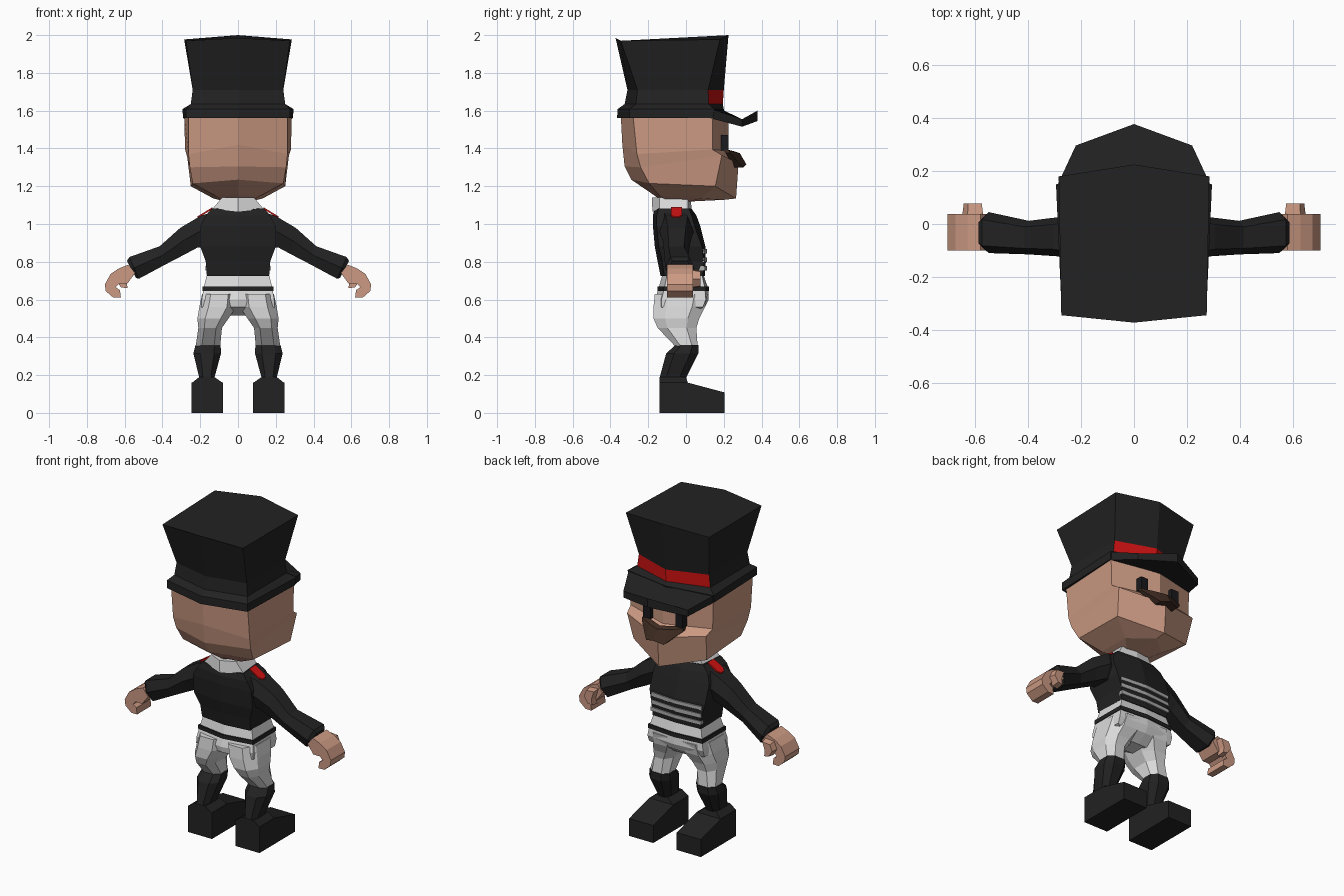
import bpy, bmesh, math

if "Cube" in bpy.data.objects:
    bpy.data.objects.remove(bpy.data.objects["Cube"], do_unlink=True)


def material(name, rgb):
    m = bpy.data.materials.new(name)
    m.use_nodes = True
    m.diffuse_color = (*rgb, 1)
    b = m.node_tree.nodes["Principled BSDF"]
    b.inputs["Base Color"].default_value = (*rgb, 1)
    b.inputs["Roughness"].default_value = 0.9
    return m


BLACK = material("black cloth", (0.016, 0.016, 0.016))
WHITE = material("white cloth", (0.70, 0.70, 0.70))
SKIN = material("skin", (0.60, 0.32, 0.225))
RED = material("red trim", (0.60, 0.006, 0.006))
GREY = material("silver braid", (0.42, 0.42, 0.42))
BROWN = material("dark brown hair", (0.05, 0.025, 0.016))
EYE = material("eye black", (0.010, 0.010, 0.012))


def loft(name, rings, mats, side=1, rule=None):
    """Skin closed rings of points and cap both ends; side=-1 mirrors in x."""
    bm = bmesh.new()
    vs = [[bm.verts.new((side * x, y, z)) for x, y, z in r] for r in rings]
    n = len(rings[0])
    for i in range(len(vs) - 1):
        for j in range(n):
            k = (j + 1) % n
            f = bm.faces.new((vs[i][j], vs[i][k], vs[i + 1][k], vs[i + 1][j]))
            if rule:
                f.material_index = rule(i, j)
    bm.faces.new(vs[0])
    bm.faces.new(vs[-1])
    bmesh.ops.recalc_face_normals(bm, faces=bm.faces)
    me = bpy.data.meshes.new(name)
    bm.to_mesh(me)
    bm.free()
    for m in mats:
        me.materials.append(m)
    ob = bpy.data.objects.new(name, me)
    bpy.context.collection.objects.link(ob)
    return ob


def sym(cb, bc, fc, cf):
    """Six-sided symmetric ring: centre back, back corner, front corner, centre front."""
    return [(0, *cb), bc, fc, (0, *cf), (-fc[0], *fc[1:]), (-bc[0], *bc[1:])]


def flat(z, cb, bc, fc, cf):
    """Level six-sided ring."""
    return sym((cb, z), (*bc, z), (*fc, z), (cf, z))


def rect(z, x0, x1, y0, y1):
    return [(x0, y0, z), (x1, y0, z), (x1, y1, z), (x0, y1, z)]


def octa(z, x0, x1, y0, y1):
    """Chamfered rectangle ring."""
    a, b = 0.25 * (x1 - x0), 0.25 * (y1 - y0)
    return [(x0 + a, y0, z), (x1 - a, y0, z), (x1, y0 + b, z), (x1, y1 - b, z),
            (x1 - a, y1, z), (x0 + a, y1, z), (x0, y1 - b, z), (x0, y0 + b, z)]


# Hat with a red band on the face side
loft("hat", [
    flat(1.56, -.365, (.275, -.30), (.29, .14), .20),
    flat(1.608, -.362, (.275, -.30), (.295, .15), .20),
    flat(1.635, -.325, (.25, -.265), (.25, .12), .195),
    flat(1.71, -.31, (.24, -.257), (.24, .117), .20),
    sym((-.373, 1.985), (.275, -.345, 1.97), (.285, .18, 1.977), (.225, 2.0)),
], [BLACK, RED], rule=lambda i, j: int(i == 2 and j in (2, 3)))
loft("visor", [
    sym((.15, 1.56), (.288, .13, 1.56), (.22, .297, 1.515), (.378, 1.545)),
    sym((.15, 1.625), (.293, .14, 1.607), (.22, .297, 1.555), (.378, 1.60)),
], [BLACK])

# Head with a ledge at the cheeks and a tapered jaw
loft("head", [
    sym((-.345, 1.57), (.262, -.28, 1.57), (.285, .14, 1.57), (.225, 1.57)),
    sym((-.337, 1.42), (.262, -.26, 1.37), (.28, .14, 1.395), (.225, 1.385)),
    sym((-.325, 1.305), (.255, -.24, 1.30), (.27, .19, 1.365), (.278, 1.32)),
    sym((-.29, 1.235), (.24, -.195, 1.215), (.25, .155, 1.20), (.265, 1.135)),
    sym((-.18, 1.16), (.12, -.14, 1.15), (.13, .08, 1.135), (.20, 1.128)),
    sym((-.13, 1.125), (.07, -.09, 1.12), (.07, .02, 1.12), (.04, 1.12)),
], [SKIN])

# Eyes and moustache
for s, side in ((1, "left"), (-1, "right")):
    loft(side + "_eye", [rect(z, .085, .135, .17, .225) for z in (1.39, 1.47)], [EYE], s)
    loft(side + "_moustache", [
        [(0, .255, 1.385), (0, .285, 1.375), (0, .32, 1.315), (0, .275, 1.305)],
        [(.06, .235, 1.39), (.06, .265, 1.38), (.06, .305, 1.30), (.06, .255, 1.30)],
        [(.14, .20, 1.395), (.14, .228, 1.39), (.14, .232, 1.375), (.14, .21, 1.375)],
    ], [BROWN], s)

# Collar and jacket
loft("collar", [
    sym((-.178, 1.065), (.135, -.14, 1.08), (.12, .01, 1.08), (.03, 1.07)),
    sym((-.18, 1.14), (.085, -.14, 1.14), (.085, .01, 1.14), (.025, 1.14)),
], [WHITE])
loft("jacket", [
    flat(.725, -.135, (.165, -.115), (.165, .09), .10),
    flat(.80, -.15, (.17, -.125), (.17, .095), .105),
    flat(.88, -.165, (.20, -.145), (.19, .085), .103),
    flat(.99, -.175, (.20, -.155), (.19, .045), .075),
    flat(1.045, -.175, (.17, -.155), (.17, .03), .055),
    sym((-.17, 1.07), (.138, -.145, 1.083), (.13, .015, 1.083), (.03, 1.08)),
], [BLACK])

# Silver braid across the chest
for i, z in enumerate((.755, .80, .845)):
    loft(f"chest_braid_{i + 1}", [
        flat(h, .05, (.164, .05), (.172, .10 - .04 * (h - .755)), .111)
        for h in (z, z + .022)], [GREY])

# Sleeves, hands and shoulder straps
def sleeve_ring(top, bottom, y0, y1):
    mx, mz = (top[0] + bottom[0]) / 2, (top[1] + bottom[1]) / 2
    q, yc = (y1 - y0) * .32, (y0 + y1) / 2
    return [(top[0], yc - q, top[1]), (top[0], yc + q, top[1]), (mx, y1, mz),
            (bottom[0], yc + q, bottom[1]), (bottom[0], yc - q, bottom[1]), (mx, y0, mz)]


HAND = [(.545, .74), (.58, .785), (.63, .765), (.675, .735), (.705, .68), (.70, .645),
        (.66, .61), (.62, .61), (.625, .65), (.648, .665), (.63, .685), (.585, .685)]
THUMB = [(.57, .76), (.63, .755), (.65, .71), (.62, .665), (.585, .66), (.59, .70)]
for s, side in ((1, "left"), (-1, "right")):
    loft(side + "_sleeve", [
        sleeve_ring((.10, 1.075), (.10, .88), -.15, .02),
        sleeve_ring((.20, 1.042), (.215, .875), -.14, .04),
        sleeve_ring((.305, .98), (.28, .84), -.122, .025),
        sleeve_ring((.415, .882), (.38, .788), -.115, .012),
        sleeve_ring((.575, .825), (.525, .71), -.11, .045),
        sleeve_ring((.588, .805), (.54, .715), -.095, .03),
    ], [BLACK], s)
    loft(side + "_hand", [[(x, y, z) for x, z in HAND] for y in (-.10, .038)], [SKIN], s)
    loft(side + "_thumb", [
        [(x, .03, z) for x, z in THUMB],
        [(.61 + .85 * (x - .61), .078, .71 + .85 * (z - .71)) for x, z in THUMB],
    ], [SKIN], s)
    loft(side + "_shoulder_strap", [
        [(.135, -.08, 1.079), (.135, -.022, 1.079), (.135, -.022, 1.089), (.135, -.08, 1.089)],
        [(.20, -.08, 1.039), (.20, -.022, 1.039), (.20, -.022, 1.049), (.20, -.08, 1.049)],
        [(.215, -.065, 1.03), (.215, -.037, 1.03), (.215, -.037, 1.04), (.215, -.065, 1.04)],
    ], [RED], s)

# Trousers and belt
loft("trouser_top", [
    flat(.73, -.125, (.165, -.10), (.162, .085), .093),
    flat(.66, -.145, (.182, -.115), (.18, .10), .117),
    flat(.60, -.165, (.192, -.13), (.19, .105), .12),
    flat(.56, -.15, (.195, -.13), (.19, .09), .10),
    flat(.515, -.06, (.10, -.06), (.10, .04), .04),
], [WHITE])
loft("belt", [
    flat(z, -.151, (.188, -.12), (.186, .105), .122) for z in (.645, .67)
], [BLACK])

# Legs and boots
for s, side in ((1, "left"), (-1, "right")):
    loft(side + "_trouser_leg", [
        octa(.63, .005, .190, -.165, .115),
        octa(.56, .01, .205, -.172, .10),
        octa(.50, .05, .215, -.172, .07),
        octa(.45, .085, .210, -.15, .055),
        octa(.345, .095, .225, -.05, .062),
    ], [WHITE], s)
    loft(side + "_boot_shaft", [
        octa(.36, .092, .225, -.055, .065),
        octa(.315, .09, .236, -.105, .065),
        octa(.185, .125, .205, -.14, .0),
        octa(.14, .125, .205, -.135, .0),
    ], [BLACK], s)
    loft(side + "_boot_foot", [
        [(x, -.14, 0), (x, .205, 0), (x, .205, .108), (x, .01, .16), (x, -.14, .16)]
        for x in (.08, .245)], [BLACK], s)
    loft(side + "_boot_ankle", [
        rect(.158, .08, .245, -.14, .01), rect(.19, .125, .205, -.14, 0)], [BLACK], s)
